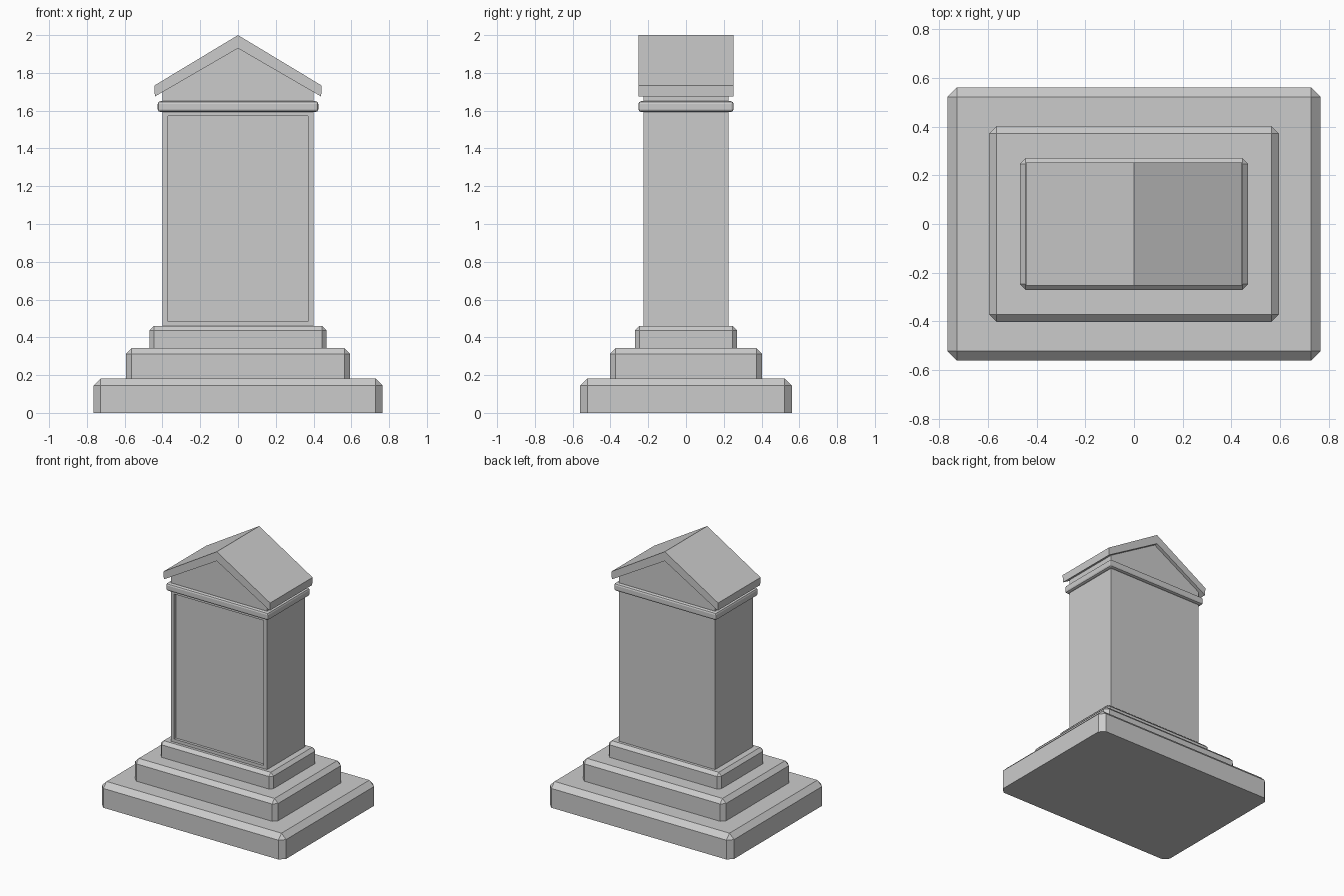
import bpy, bmesh

if "Cube" in bpy.data.objects:
    bpy.data.objects.remove(bpy.data.objects["Cube"])


def finish(bm, name):
    bmesh.ops.recalc_face_normals(bm, faces=bm.faces)
    mesh = bpy.data.meshes.new(name)
    bm.to_mesh(mesh)
    bm.free()
    obj = bpy.data.objects.new(name, mesh)
    bpy.context.collection.objects.link(obj)
    return obj


def box(hx, hy, z0, z1):
    bm = bmesh.new()
    bmesh.ops.create_cube(bm, size=1)
    for v in bm.verts:
        v.co.x *= 2 * hx
        v.co.y *= 2 * hy
        v.co.z = z1 if v.co.z > 0 else z0
    return bm


def bevelled_box(name, hx, hy, z0, z1, width, segments=1, keep_bottom=True):
    bm = box(hx, hy, z0, z1)
    edges = [e for e in bm.edges
             if not (keep_bottom and all(v.co.z < z0 + 1e-5 for v in e.verts))]
    bmesh.ops.bevel(bm, geom=edges, offset=width, segments=segments,
                    profile=0.5, affect='EDGES')
    return finish(bm, name)


def prism(name, profile, hy):
    bm = bmesh.new()
    face = bm.faces.new([bm.verts.new((x, -hy, z)) for x, z in profile])
    ext = bmesh.ops.extrude_face_region(bm, geom=[face])
    for v in ext["geom"]:
        if isinstance(v, bmesh.types.BMVert):
            v.co.y = hy
    return finish(bm, name)


# Stepped base
bevelled_box("base_step_lower", 0.765, 0.56, 0.0, 0.183, 0.038)
bevelled_box("base_step_middle", 0.594, 0.402, 0.183, 0.343, 0.03)
bevelled_box("base_step_upper", 0.468, 0.27, 0.343, 0.46, 0.023)

# Shaft with a sunken panel on the front
bm = box(0.4, 0.226, 0.455, 1.60)
bm.normal_update()
front = [f for f in bm.faces if f.normal.y < -0.9]
bmesh.ops.inset_region(bm, faces=front, thickness=0.04)
ext = bmesh.ops.extrude_face_region(bm, geom=front)
for v in ext["geom"]:
    if isinstance(v, bmesh.types.BMVert):
        v.co.y += 0.02
bmesh.ops.delete(bm, geom=[f for f in front if f.is_valid], context='FACES')
finish(bm, "shaft")

# Collar moulding
bevelled_box("collar", 0.425, 0.252, 1.593, 1.65, 0.014, 2, keep_bottom=False)

# Gable wall under the roof
prism("gable_wall", [(-0.4, 1.645), (0.4, 1.645), (0.4, 1.702),
                     (0, 1.932), (-0.4, 1.702)], 0.226)

# Pitched roof
prism("roof", [(0, 2.0), (-0.443, 1.733), (-0.44, 1.675), (0, 1.93),
               (0.44, 1.675), (0.443, 1.733)], 0.252)
